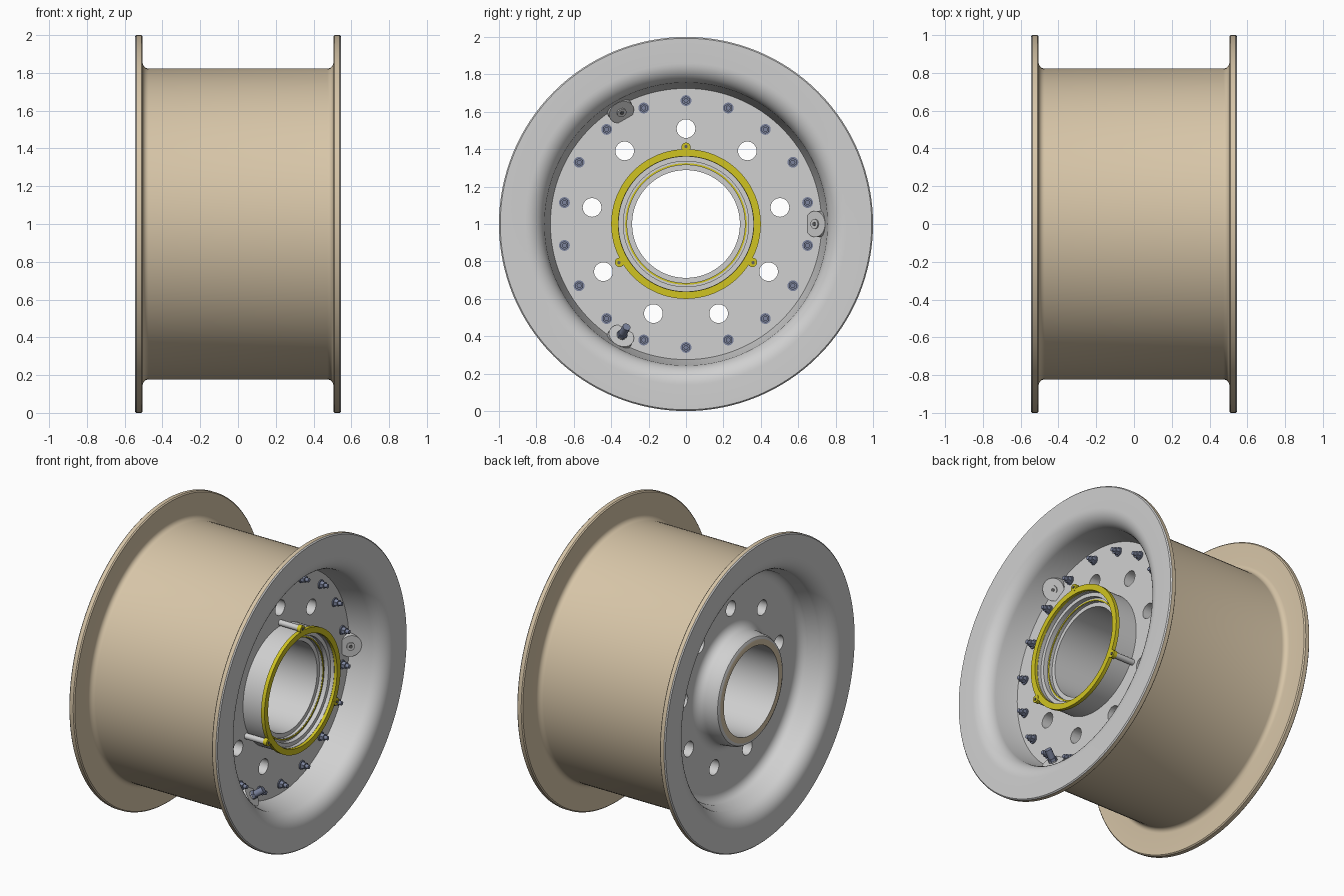
import bpy, bmesh
from math import sin, cos, pi, radians
from mathutils import Vector

if "Cube" in bpy.data.objects:
    bpy.data.objects.remove(bpy.data.objects["Cube"], do_unlink=True)


def material(name, r, g, b):
    m = bpy.data.materials.new(name)
    m.use_nodes = True
    m.diffuse_color = (r, g, b, 1)
    node = next(n for n in m.node_tree.nodes if n.type == "BSDF_PRINCIPLED")
    node.inputs["Base Color"].default_value = (r, g, b, 1)
    return m


GREY = material("light grey metal", .63, .63, .63)
TAN = material("tan paint", .68, .56, .39)
YELLOW = material("yellow paint", .63, .55, .015)
STEEL = material("blue steel", .20, .23, .34)
DARK = material("dark grey", .12, .12, .12)


def finish(name, bm, mats):
    bmesh.ops.recalc_face_normals(bm, faces=bm.faces)
    mesh = bpy.data.meshes.new(name)
    bm.to_mesh(mesh)
    bm.free()
    for m in mats:
        mesh.materials.append(m)
    ob = bpy.data.objects.new(name, mesh)
    bpy.context.scene.collection.objects.link(ob)
    return ob


def activate(ob):
    bpy.ops.object.select_all(action="DESELECT")
    ob.select_set(True)
    bpy.context.view_layer.objects.active = ob


def smooth(ob):
    activate(ob)
    bpy.ops.object.shade_smooth_by_angle(angle=radians(32))


def polar(x, r, a):
    return Vector((x, r * cos(a), 1 + r * sin(a)))


def lathe(name, profile, mats, pick=lambda p, q: 0, steps=128):
    """Spin a closed (x, radius) outline round the axle."""
    bm = bmesh.new()
    rings = [[bm.verts.new(polar(x, r, 2 * pi * k / steps)) for x, r in profile]
             for k in range(steps)]
    n = len(profile)
    for k in range(steps):
        a, b = rings[k], rings[(k + 1) % steps]
        for i in range(n):
            j = (i + 1) % n
            f = bm.faces.new((a[i], a[j], b[j], b[i]))
            f.material_index = pick(profile[i], profile[j])
    return finish(name, bm, mats)


def add_rod(bm, p, q, r, sides):
    d = q - p
    mat = d.to_track_quat("Z", "Y").to_matrix().to_4x4()
    mat.translation = (p + q) / 2
    bmesh.ops.create_cone(bm, cap_ends=True, segments=sides, radius1=r,
                          radius2=r, depth=d.length, matrix=mat)


def rods(name, mat, items):
    bm = bmesh.new()
    for p, q, r, sides in items:
        add_rod(bm, p, q, r, sides)
    ob = finish(name, bm, [mat])
    smooth(ob)
    return ob


def arc(cx, cr, rad, start, end, n=10):
    angles = [radians(start + (end - start) * i / n) for i in range(n + 1)]
    return [(cx + rad * cos(t), cr + rad * sin(t)) for t in angles]


# Wheel body outline: hub steps, web, dish, lip, barrel, then the far side
WEB, BACK, LIP = .31, -.33, .545
hub_steps = [(.38, .288), (.38, .315), (.40, .315), (.40, .335),
             (.43, .335), (.43, .36), (.455, .36), (.455, .39), (WEB, .39)]
dish = arc(.44, .86, .105, -90, 0)
lip = [(LIP, .993), (.538, 1), (.512, 1), (.505, .993)]
barrel_fillet = arc(.473, .855, .032, 0, -90, 6)
half = dish + lip + barrel_fillet
far_half = [(-x, r) for x, r in reversed(half)]
dish_root = arc(-.39, .67, .06, 90, 0)
hub_root = arc(-.39, .42, .06, 0, -90)
hub_end = [(-.455, .352), (-.472, .342), (-.48, .325), (-.48, .288)]
outline = (hub_steps + [(WEB, .725)] + half + far_half
           + dish_root + hub_root + hub_end)


def body_colour(p, q):
    x, r = (p[0] + q[0]) / 2, (p[1] + q[1]) / 2
    outer = r > .81 and abs(x) < .51
    rim_edge = r > .9985
    hub_face = x < -.479 and r < .35
    return 1 if outer or rim_edge or hub_face else 0


body = lathe("wheel_body", outline, [GREY, TAN], body_colour)

# Nine lightening holes through the web
cutter_bm = bmesh.new()
for k in range(9):
    a = pi / 2 + 2 * pi * k / 9
    add_rod(cutter_bm, polar(-.45, .51, a), polar(.45, .51, a), .05, 32)
cutter = finish("hole_cutter", cutter_bm, [GREY])
cutter.hide_render = True
activate(body)
mod = body.modifiers.new("holes", "BOOLEAN")
mod.operation, mod.solver, mod.object = "DIFFERENCE", "EXACT", cutter
bpy.ops.object.modifier_apply(modifier=mod.name)
bpy.data.objects.remove(cutter, do_unlink=True)
smooth(body)

# Yellow retaining ring and thin seal ring
smooth(lathe("retaining_ring", [(.45, .362), (.475, .362), (.475, .40), (.45, .40)], [YELLOW]))
smooth(lathe("seal_ring", [(.395, .317), (.405, .317), (.405, .325), (.395, .325)], [YELLOW]))

# Ring lugs with pins reaching back to the web
lug_angles = [radians(d) for d in (90, 210, 330)]
rods("ring_lugs", YELLOW, [(polar(.45, .41, a), polar(.476, .41, a), .025, 24) for a in lug_angles])
rods("ring_pins", GREY, [(polar(WEB - .01, .412, a), polar(.455, .412, a), .019, 20) for a in lug_angles])
rods("lug_screws", DARK, [(polar(.46, .414, a), polar(.48, .414, a), .009, 12) for a in lug_angles])

# Tie bolts: washer, hex nut and stud end
bolt_parts = []
for k in range(18):
    a = pi / 2 + 2 * pi * k / 18
    for top, r, sides in ((.317, .029, 24), (.342, .023, 6), (.365, .013, 12)):
        bolt_parts.append((polar(WEB - .01, .66, a), polar(top, .66, a), r, sides))
rods("tie_bolts", STEEL, bolt_parts)

# Tilted bosses at the web edge, with plugs and one inflation valve
bosses, plugs = [], []
for d in (0, 120, 240):
    a = radians(d)
    tilt = polar(cos(radians(40)), -sin(radians(40)), a) - Vector((0, 0, 1))
    seat = polar(.345, .69, a)
    bosses.append((seat - tilt * .08, seat, .07, 32))
    bosses.append((seat, seat + tilt * .008, .026, 24))
    plugs.append((seat, seat + tilt * .011, .011, 16))
rods("bosses", GREY, bosses)
rods("boss_plugs", DARK, plugs)
rods("inflation_valve", STEEL, [(seat, seat + tilt * h, r, s) for h, r, s in
                                ((.025, .028, 6), (.06, .018, 16), (.085, .022, 12))])
